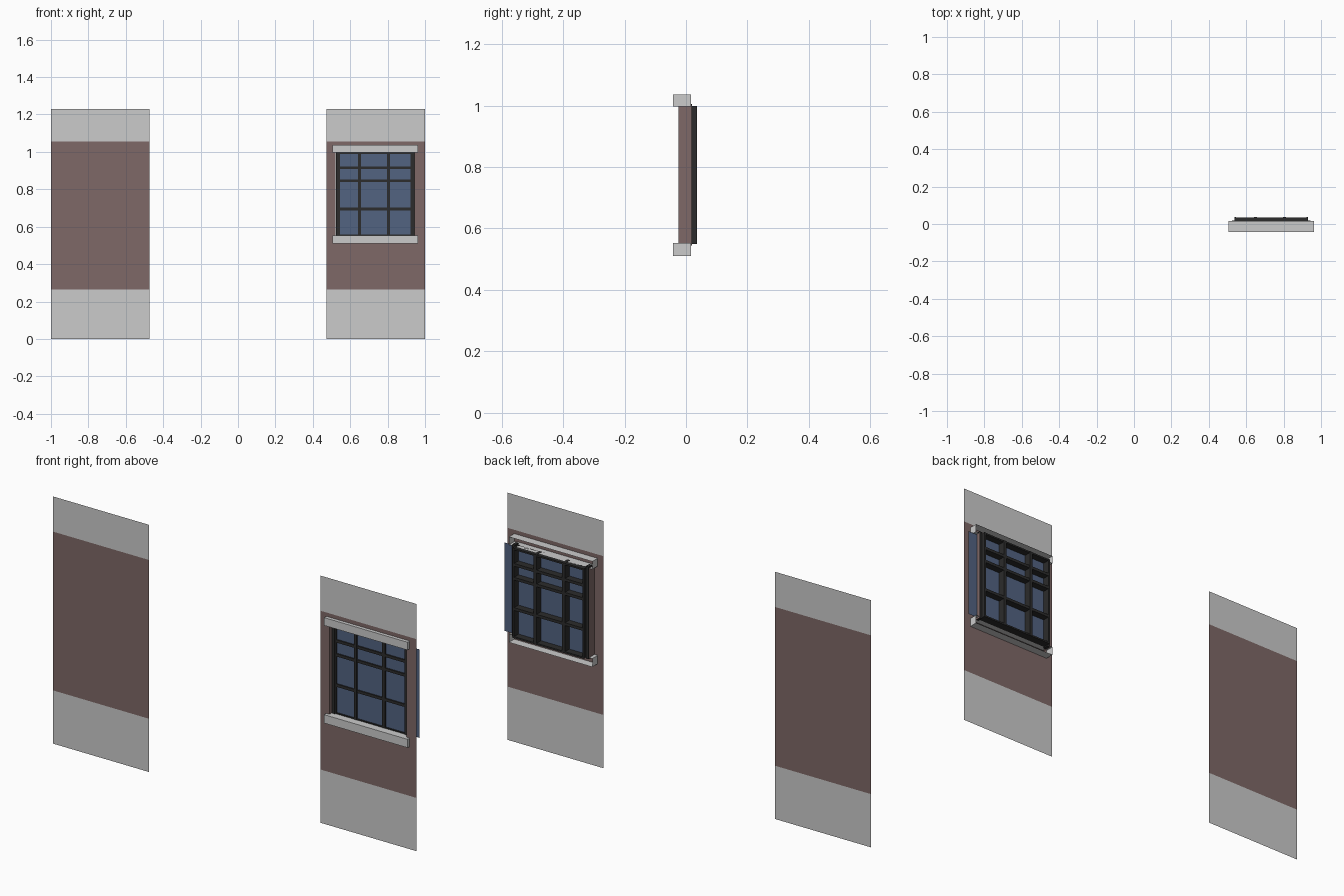
import bpy

if "Cube" in bpy.data.objects:
    bpy.data.objects.remove(bpy.data.objects["Cube"])


def material(name, rgb):
    m = bpy.data.materials.new(name)
    m.diffuse_color = (*rgb, 1)
    m.use_nodes = True
    m.node_tree.nodes["Principled BSDF"].inputs["Base Color"].default_value = m.diffuse_color
    return m


STONE = material("stone", (0.59, 0.59, 0.59))
BRICK = material("brick", (0.21, 0.14, 0.135))
DARK = material("dark_metal", (0.025, 0.025, 0.025))
BLUE = material("blue_glass", (0.085, 0.125, 0.22))


def make(name, verts, faces, mat):
    me = bpy.data.meshes.new(name)
    me.from_pydata(verts, [], faces)
    ob = bpy.data.objects.new(name, me)
    bpy.context.collection.objects.link(ob)
    me.materials.append(mat)
    return ob


def panels(name, rects, y, mat):
    """Flat front-facing rectangles given as (x0, x1, z0, z1)."""
    verts, faces = [], []
    for x0, x1, z0, z1 in rects:
        n = len(verts)
        verts += [(x0, y, z0), (x1, y, z0), (x1, y, z1), (x0, y, z1)]
        faces.append((n, n + 1, n + 2, n + 3))
    return make(name, verts, faces, mat)


def box(name, xs, ys, zs, mat, open_back=False):
    verts = [(x, y, z) for x in xs for y in ys for z in zs]
    faces = [(0, 1, 3, 2), (4, 6, 7, 5), (0, 4, 5, 1),
             (0, 2, 6, 4), (1, 5, 7, 3)]
    if not open_back:
        faces.append((2, 3, 7, 6))
    return make(name, verts, faces, mat)


# Wall bands: grey base and top, brick between
WY = -0.025
Z0, Z1, Z2, Z3 = 0.0, 0.265, 1.055, 1.23
HX0, HX1, HZ0, HZ1 = 0.521, 0.945, 0.545, 1.0   # window opening
for side, a, b in (("left", -1.0, -0.472), ("right", 0.472, 1.0)):
    panels(side + "_wall_base", [(a, b, Z0, Z1)], WY, STONE)
    panels(side + "_wall_top", [(a, b, Z2, Z3)], WY, STONE)
panels("left_wall_brick", [(-1.0, -0.472, Z1, Z2)], WY, BRICK)
panels("right_wall_brick", [(0.472, 1.0, Z1, HZ0), (0.472, 1.0, HZ1, Z2),
                            (0.472, HX0, HZ0, HZ1), (HX1, 1.0, HZ0, HZ1)], WY, BRICK)

# Brick reveals running back from the opening
for side, x in (("left", HX0), ("right", HX1)):
    make(side + "_reveal", [(x, WY, HZ0), (x, 0.018, HZ0), (x, 0.018, HZ1), (x, WY, HZ1)],
         [(0, 1, 2, 3)], BRICK)

# Hollow stone sill and lintel, open at the back
box("sill", (0.504, 0.963), (-0.042, 0.017), (0.511, 0.553), STONE, True)
box("lintel", (0.504, 0.963), (-0.042, 0.017), (0.997, 1.036), STONE, True)

# Dark side surrounds inside the reveals
for side, xs in (("left", (0.523, 0.538)), ("right", (0.929, 0.943))):
    box(side + "_surround", xs, (-0.008, 0.019), (0.545, 1.005), DARK)

# Window frame and glazing bars
for i, x in enumerate((0.541, 0.649, 0.805, 0.925)):
    w = 0.004 if i in (0, 3) else 0.008
    box(f"upright_bar_{i}", (x - w, x + w), (-0.005, 0.0365), (0.552, 0.998), DARK)
for i, z in enumerate((0.554, 0.695, 0.846, 0.915, 0.993)):
    w = 0.004 if i in (0, 4) else 0.007
    box(f"cross_bar_{i}", (0.5375, 0.929), (-0.004, 0.036), (z - w, z + w), DARK)

# Glass pane, running past the frame behind the right part of the wall
panels("glass", [(0.54, 0.998, 0.553, 0.993)], 0.002, BLUE)
